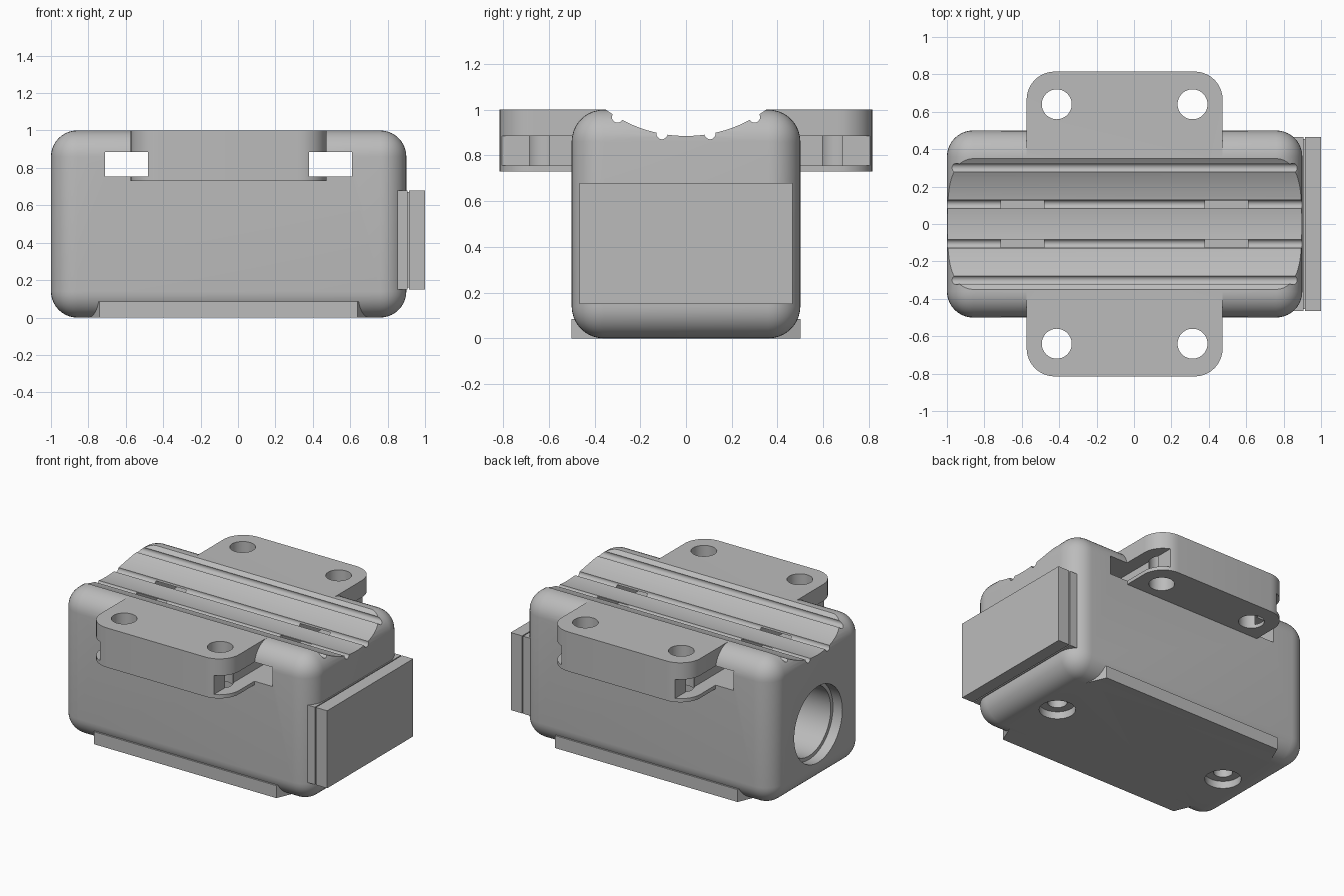
import bpy, bmesh, math
from mathutils import Matrix, Vector

if "Cube" in bpy.data.objects:
    bpy.data.objects.remove(bpy.data.objects["Cube"])

grey = bpy.data.materials.new("mid_grey")
grey.use_nodes = True
colour = (0.5, 0.5, 0.5, 1)
grey.diffuse_color = colour
grey.node_tree.nodes["Principled BSDF"].inputs["Base Color"].default_value = colour


def finish(name, bm):
    bmesh.ops.recalc_face_normals(bm, faces=bm.faces)
    mesh = bpy.data.meshes.new(name)
    bm.to_mesh(mesh)
    bm.free()
    mesh.materials.append(grey)
    ob = bpy.data.objects.new(name, mesh)
    bpy.context.collection.objects.link(ob)
    return ob


def box(name, low, high, radius=0):
    """Box between two corners, with all edges rounded if wanted."""
    bm = bmesh.new()
    bmesh.ops.create_cube(bm, size=1)
    low, high = Vector(low), Vector(high)
    bmesh.ops.scale(bm, vec=high - low, verts=bm.verts)
    bmesh.ops.translate(bm, vec=(low + high) / 2, verts=bm.verts)
    if radius:
        bmesh.ops.bevel(bm, geom=bm.edges[:], offset=radius, segments=10,
                        profile=0.5, affect='EDGES')
    return finish(name, bm)


def cylinder(name, start, axis, radius, length, sides=48):
    bm = bmesh.new()
    bmesh.ops.create_cone(bm, cap_ends=True, segments=sides, radius1=radius,
                          radius2=radius, depth=length)
    axis = Vector(axis)
    turn = axis.to_track_quat('Z', 'Y').to_matrix().to_4x4()
    place = Matrix.Translation(Vector(start) + axis * length / 2)
    bmesh.ops.transform(bm, matrix=place @ turn, verts=bm.verts)
    return finish(name, bm)


def plate(name, outline, bottom, top):
    """Flat plate from an outline in plan."""
    bm = bmesh.new()
    face = bm.faces.new([bm.verts.new((x, y, bottom)) for x, y in outline])
    side = bmesh.ops.extrude_face_region(bm, geom=[face])["geom"]
    bmesh.ops.translate(bm, vec=(0, 0, top - bottom),
                        verts=[v for v in side if isinstance(v, bmesh.types.BMVert)])
    return finish(name, bm)


def combine(target, other, operation):
    mod = target.modifiers.new("boolean", 'BOOLEAN')
    mod.operation, mod.solver, mod.object = operation, 'EXACT', other
    bpy.context.view_layer.objects.active = target
    bpy.ops.object.modifier_apply(modifier=mod.name)
    bpy.data.objects.remove(other)


MID = -0.05  # middle of the housing along its length

# Rounded housing
body = box("housing", (-1, -0.5, 0), (0.9, 0.5, 1), 0.14)

# Mounting flange with rounded corners
outline = []
for i, (sx, sy) in enumerate([(1, 1), (-1, 1), (-1, -1), (1, -1)]):
    for k in range(11):
        a = math.pi / 2 * (i + k / 10)
        outline.append((MID + sx * 0.374 + 0.15 * math.cos(a),
                        sy * 0.665 + 0.15 * math.sin(a)))
combine(body, plate("flange", outline, 0.73, 1), 'UNION')

# Base pad with tapered ends
half = [(0.75, 0.36), (0.69, 0.5)]
pad = [(MID + x, y) for x, y in half]
pad += [(MID - x, y) for x, y in reversed(half)]
pad += [(x, -y) for x, y in reversed(pad)]
combine(body, plate("base_pad", pad, 0, 0.085), 'UNION')

# Curved saddle on top with four fine grooves
R, zc = 0.59, 1.475
combine(body, cylinder("saddle_cut", (-1.2, 0, zc), (1, 0, 0), R, 2.4, 128), 'DIFFERENCE')
for y in (-0.3, -0.105, 0.105, 0.3):
    z = zc - math.sqrt(R * R - y * y)
    combine(body, cylinder("groove_cut", (-1.2, y, z), (1, 0, 0), 0.024, 2.4, 20), 'DIFFERENCE')

# Strap slots, bolt holes and underside screw holes at both ends
for s in (-1, 1):
    inner, outer = MID + s * 0.43, MID + s * 0.66
    combine(body, box("slot_cut", (min(inner, outer), -1, 0.755),
                      (max(inner, outer), 1, 0.885)), 'DIFFERENCE')
    for y in (-0.64, 0.64):
        combine(body, cylinder("bolt_cut", (MID + s * 0.363, y, 0.6), (0, 0, 1), 0.08, 0.6),
                'DIFFERENCE')
    for radius, depth in ((0.113, 0.05), (0.06, 0.13)):
        combine(body, cylinder("screw_cut", (MID + s * 0.67, 0, -0.05), (0, 0, 1),
                               radius, depth + 0.05), 'DIFFERENCE')

# Stepped bore in the end face
for radius, depth in ((0.26, 0.07), (0.235, 1.5)):
    combine(body, cylinder("bore_cut", (-1.1, 0, 0.41), (1, 0, 0), radius, depth + 0.1, 64),
            'DIFFERENCE')

bpy.ops.object.select_all(action='DESELECT')
body.select_set(True)
bpy.context.view_layer.objects.active = body
bpy.ops.object.shade_smooth_by_angle(angle=math.radians(30))

# End cover with a thin seam
box("cover_back", (0.8, -0.465, 0.15), (0.907, 0.465, 0.68))
box("cover_seam", (0.85, -0.455, 0.16), (0.95, 0.455, 0.67))
box("cover_front", (0.914, -0.465, 0.15), (1, 0.465, 0.68))
